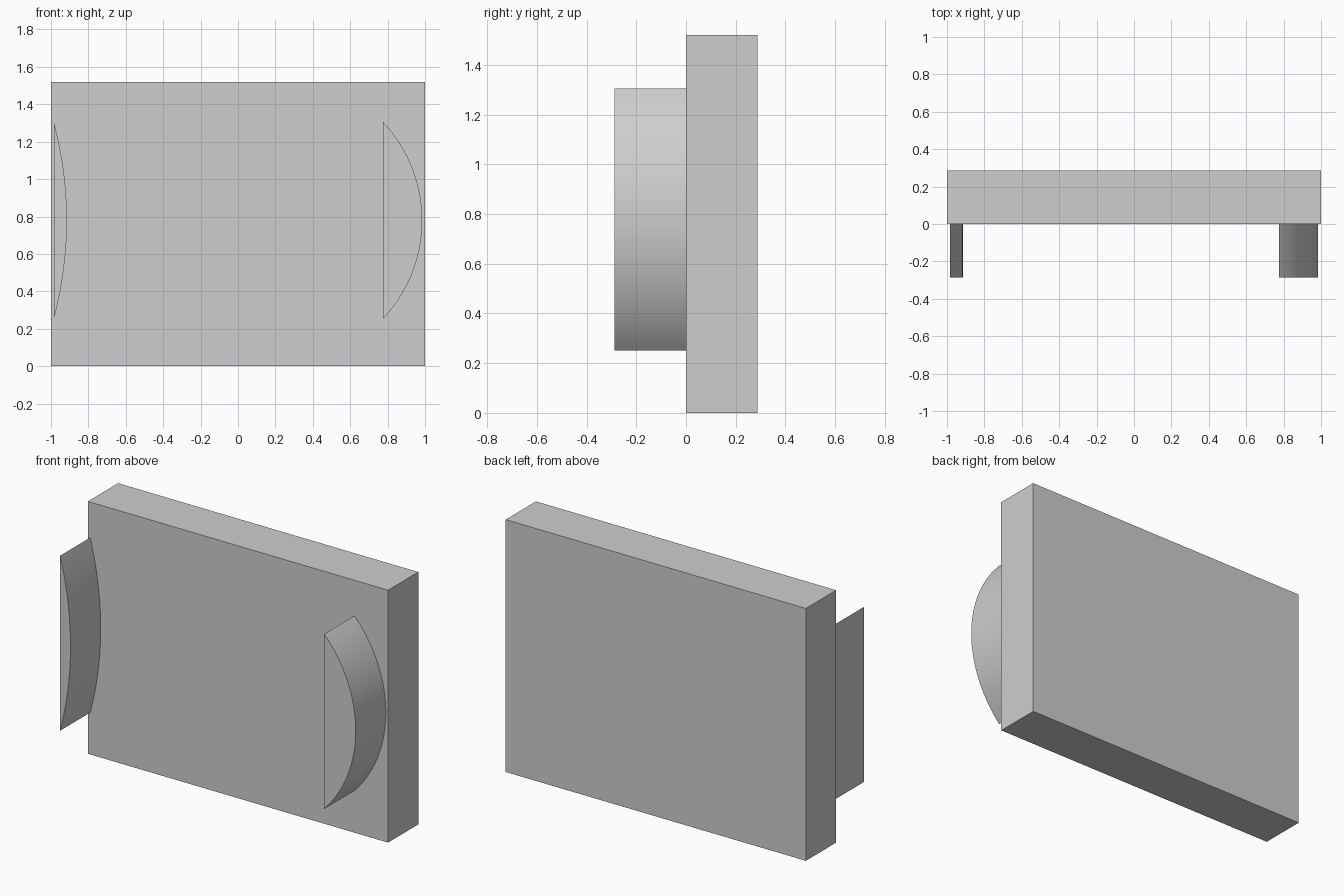
import bpy, bmesh, math

cube = bpy.data.objects.get("Cube")
if cube:
    bpy.data.objects.remove(cube, do_unlink=True)

grey = bpy.data.materials.new("light_grey")
grey.use_nodes = True
colour = (0.62, 0.62, 0.62, 1)
grey.diffuse_color = colour
grey.node_tree.nodes["Principled BSDF"].inputs["Base Color"].default_value = colour

HALF_DEPTH = 0.287


def extruded(name, profile, y_front, y_back):
    """Solid made from an (x, z) outline pushed from y_front to y_back."""
    bm = bmesh.new()
    face = bm.faces.new([bm.verts.new((x, y_front, z)) for x, z in profile])
    ret = bmesh.ops.extrude_face_region(bm, geom=[face])
    moved = [v for v in ret["geom"] if isinstance(v, bmesh.types.BMVert)]
    bmesh.ops.translate(bm, verts=moved, vec=(0, y_back - y_front, 0))
    bmesh.ops.recalc_face_normals(bm, faces=bm.faces)
    mesh = bpy.data.meshes.new(name)
    bm.to_mesh(mesh)
    bm.free()
    mesh.materials.append(grey)
    obj = bpy.data.objects.new(name, mesh)
    bpy.context.collection.objects.link(obj)
    return obj


def arc_segment(chord_x, bulge, z_low, z_high, steps=48):
    """Outline between a vertical chord and an arc bulging towards +x."""
    half = (z_high - z_low) / 2
    radius = (half ** 2 + bulge ** 2) / (2 * bulge)
    sweep = math.asin(half / radius)
    cx, cz = chord_x + bulge - radius, (z_low + z_high) / 2
    angles = [sweep * (2 * i / steps - 1) for i in range(steps + 1)]
    return [(cx + radius * math.cos(a), cz + radius * math.sin(a)) for a in angles]


# Main upright panel
extruded("panel", [(-1, 0), (1, 0), (1, 1.52), (-1, 1.52)], 0, HALF_DEPTH)

# Curved blocks standing out from the front, both bulging the same way
for name, chord_x, bulge in (("right_curved_block", -0.985, 0.07),
                             ("left_curved_block", 0.775, 0.21)):
    block = extruded(name, arc_segment(chord_x, bulge, 0.252, 1.306), -HALF_DEPTH, 0)
    bpy.ops.object.select_all(action="DESELECT")
    block.select_set(True)
    bpy.context.view_layer.objects.active = block
    # below the narrow block's corner angle, so its edges stay crisp
    bpy.ops.object.shade_smooth_by_angle(angle=math.radians(30))
